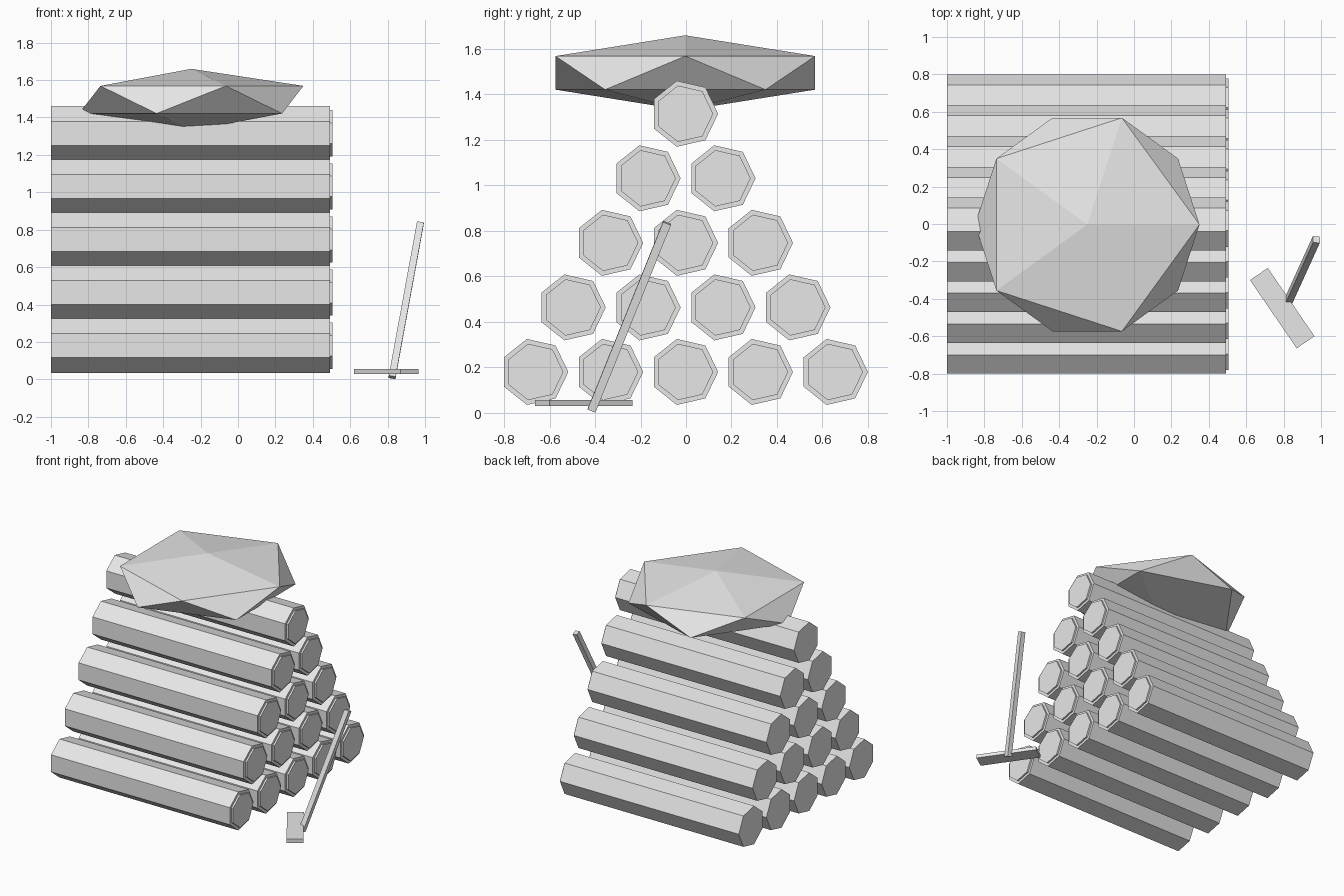
import bpy, bmesh
from math import cos, sin, pi, radians
from mathutils import Vector, Matrix

cube = bpy.data.objects.get("Cube")
if cube:
    bpy.data.objects.remove(cube, do_unlink=True)

grey = bpy.data.materials.new("plain grey")
grey.use_nodes = True
colour = (0.8, 0.8, 0.8, 1)
grey.diffuse_color = colour
grey.node_tree.nodes["Principled BSDF"].inputs["Base Color"].default_value = colour


def add_object(name, bm):
    """Turn a bmesh into a flat-shaded object."""
    bmesh.ops.recalc_face_normals(bm, faces=bm.faces)
    mesh = bpy.data.meshes.new(name)
    bm.to_mesh(mesh)
    bm.free()
    mesh.materials.append(grey)
    obj = bpy.data.objects.new(name, mesh)
    bpy.context.collection.objects.link(obj)
    return obj


def log(name, y, z, sides=7):
    """Seven-sided log along x with a raised, narrower cut face."""
    bm = bmesh.new()
    rings = []
    for x, r in ((-1, 0.1487), (0.492, 0.1487), (0.492, 0.127), (0.505, 0.127)):
        angles = [2 * pi * i / sides for i in range(sides)]
        rings.append([bm.verts.new((x, y + r * cos(a), z + r * sin(a))) for a in angles])
    for a, b in zip(rings, rings[1:]):
        for i in range(sides):
            j = (i + 1) % sides
            bm.faces.new((a[i], a[j], b[j], b[i]))
    bm.faces.new(rings[0])
    bm.faces.new(rings[-1])
    add_object(name, bm)


def box(name, size, matrix):
    bm = bmesh.new()
    bmesh.ops.create_cube(bm, size=1, matrix=matrix @ Matrix.Diagonal((*size, 1)))
    add_object(name, bm)


# Pyramid of logs
SPACING = 0.3293
for row in range(5):
    count = 5 - row
    for i in range(count):
        y = -0.0075 + (i - (count - 1) / 2) * SPACING
        log(f"log_row{row + 1}_{i + 1}", y, 0.18 + 0.2838 * row)

# Flattened faceted mound on top
bm = bmesh.new()
squash = Matrix.Translation((-0.25, -0.003, 1.495)) @ Matrix.Diagonal((0.671, 0.671, 0.165, 1))
bmesh.ops.create_icosphere(bm, subdivisions=1, radius=1, matrix=squash)
add_object("top_mound", bm)

# Axe leaning beside the stack: flat head and slanted handle
box("axe_head", (0.442, 0.115, 0.027),
    Matrix.Translation((0.7925, -0.45, 0.043)) @ Matrix.Rotation(radians(-55.6), 4, 'Z'))
bottom, top = Vector((0.824, -0.415, 0.011)), Vector((0.975, -0.083, 0.835))
lean = Vector((0, 0, 1)).rotation_difference(top - bottom).to_matrix().to_4x4()
box("axe_handle", (0.037, 0.037, (top - bottom).length),
    Matrix.Translation((bottom + top) / 2) @ lean)
